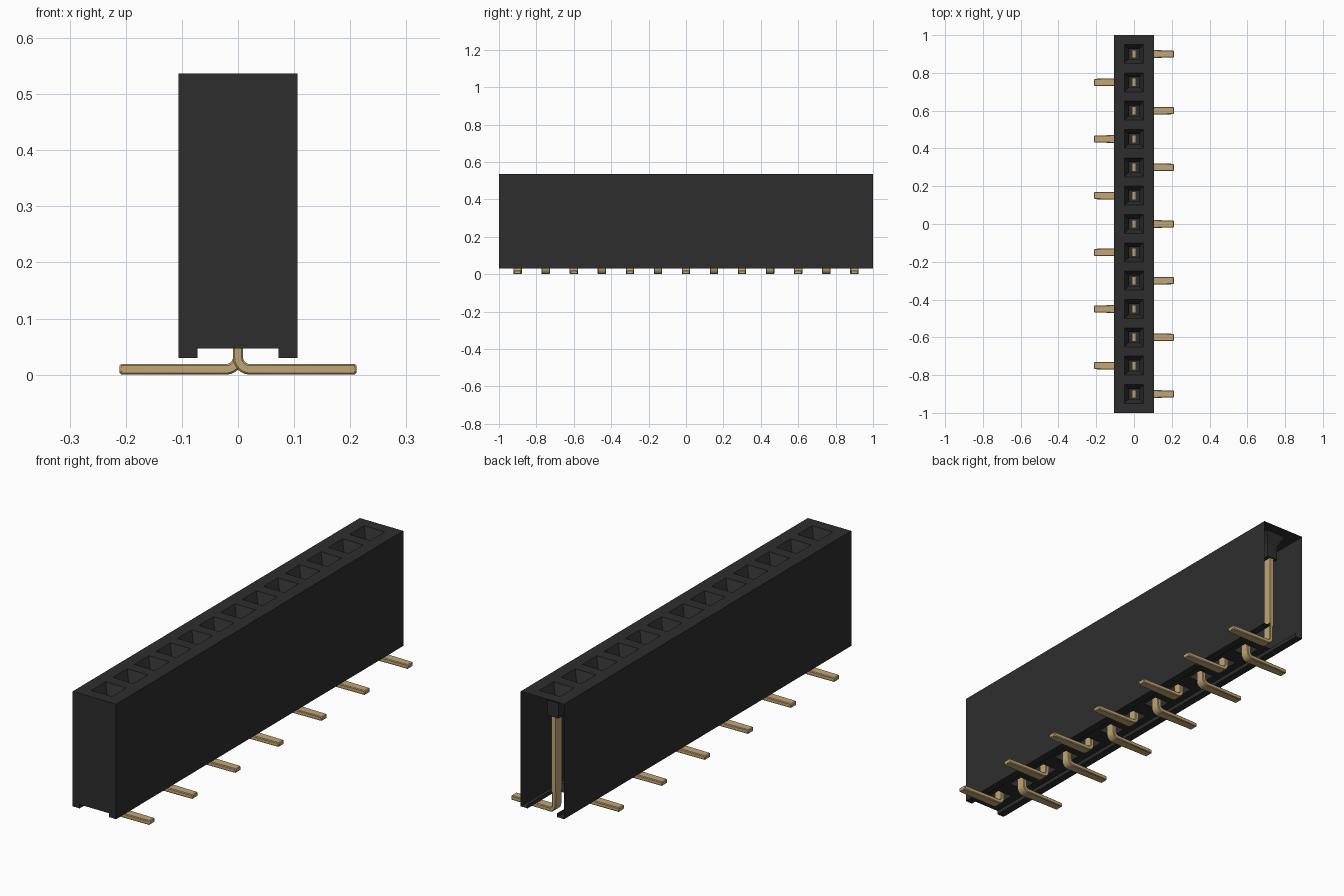
import bpy, bmesh, math
from mathutils import Vector

cube = bpy.data.objects.get("Cube")
if cube:
    bpy.data.objects.remove(cube, do_unlink=True)

PITCH, COUNT = 0.15, 13
HALF_W, HALF_L = 0.106, 1.0
TOP, BASE, FLOOR = 0.537, 0.03, 0.047
CHANNEL = 0.072
TUBE_END = 0.425


def material(name, color, rough):
    m = bpy.data.materials.new(name)
    m.use_nodes = True
    m.diffuse_color = (*color, 1)
    bsdf = m.node_tree.nodes["Principled BSDF"]
    bsdf.inputs["Base Color"].default_value = (*color, 1)
    bsdf.inputs["Roughness"].default_value = rough
    return m


black = material("black plastic", (0.027, 0.027, 0.027), 0.7)
gold = material("gold metal", (0.53, 0.385, 0.18), 0.6)


def finish(name, bm, mat, weld=True):
    if weld:
        bmesh.ops.remove_doubles(bm, verts=bm.verts, dist=1e-5)
    bmesh.ops.recalc_face_normals(bm, faces=bm.faces)
    me = bpy.data.meshes.new(name)
    bm.to_mesh(me)
    bm.free()
    me.materials.append(mat)
    ob = bpy.data.objects.new(name, me)
    bpy.context.collection.objects.link(ob)
    return ob


def rect(bm, hx, y0, y1, z):
    return [bm.verts.new(p) for p in
            ((-hx, y0, z), (hx, y0, z), (hx, y1, z), (-hx, y1, z))]


def loft(bm, rects, cap=False):
    """Join a chain of rectangles with quads."""
    loops = [rect(bm, *r) for r in rects]
    for a, b in zip(loops, loops[1:]):
        for i in range(4):
            j = (i + 1) % 4
            bm.faces.new((a[i], a[j], b[j], b[i]))
    if cap:
        bm.faces.new(loops[-1])


def extrude_profile(bm, pts, y0, y1):
    """Closed xz outline turned into a prism along y."""
    f = bm.faces.new([bm.verts.new((x, y0, z)) for x, z in pts])
    ext = bmesh.ops.extrude_face_region(bm, geom=[f])
    moved = [v for v in ext["geom"] if isinstance(v, bmesh.types.BMVert)]
    bmesh.ops.translate(bm, verts=moved, vec=(0, y1 - y0, 0))


pins = [(i - (COUNT - 1) / 2) * PITCH for i in range(COUNT)]


def cell(i):
    y0 = -HALF_L if i == 0 else pins[i] - PITCH / 2
    y1 = HALF_L if i == COUNT - 1 else pins[i] + PITCH / 2
    return y0, y1


# Housing: side walls with bottom lips, closed front, open back
bm = bmesh.new()
side = [(CHANNEL, FLOOR), (CHANNEL, BASE), (HALF_W, BASE), (HALF_W, TOP)]
for s in (-1, 1):
    for (xa, za), (xb, zb) in zip(side, side[1:]):
        bm.faces.new([bm.verts.new(p) for p in (
            (s * xa, -HALF_L, za), (s * xb, -HALF_L, zb),
            (s * xb, HALF_L, zb), (s * xa, HALF_L, za))])
outline = side + [(-x, z) for x, z in reversed(side)]
bm.faces.new([bm.verts.new((x, -HALF_L, z)) for x, z in outline])

# Funnel sockets in the top, holes in the floor
for i, y in enumerate(pins):
    y0, y1 = cell(i)
    wide, narrow = 0.05, 0.027
    loft(bm, [(HALF_W, y0, y1, TOP),
              (wide, y - wide, y + wide, TOP),
              (narrow, y - narrow, y + narrow, 0.49),
              (narrow, y - narrow, y + narrow, TUBE_END)], cap=True)
    if i < COUNT - 1:
        hole = 0.035
        loft(bm, [(CHANNEL, y0, y1, FLOOR),
                  (hole, y - hole, y + hole, FLOOR)])
finish("housing", bm, black)

# Contacts inside the sockets
bm = bmesh.new()
for y in pins:
    rects = [(0.01, y - 0.022, y + 0.022, z) for z in (0.09, 0.46)]
    loft(bm, rects, cap=True)
    bm.faces.new(rect(bm, *rects[0]))
finish("contacts", bm, gold)


def foot_outline(s):
    """L-shaped strip bent from the contact out to one side."""
    half, thick, r_in, steps = 0.009, 0.019, 0.012, 6
    r_out = r_in + thick
    cx, cz = half + r_in, r_out
    angles = [math.pi + math.pi / 2 * k / steps for k in range(steps + 1)]
    outer = [(cx + (r_in + 2 * half) * math.cos(a), cz + r_out * math.sin(a))
             for a in angles]
    inner = [(cx + r_in * math.cos(a), cz + r_in * math.sin(a))
             for a in reversed(angles)]
    pts = [(-half, 0.1)] + outer + [(0.211, 0), (0.211, thick)] + inner + [(half, 0.1)]
    return [(s * x, z) for x, z in pts]


# Solder feet alternating left and right
for i, y in enumerate(pins):
    s = 1 if i % 2 == 0 else -1
    bm = bmesh.new()
    extrude_profile(bm, foot_outline(s), y - 0.022, y + 0.022)
    for v in bm.verts:
        if abs(v.co.x) > 0.2:
            v.co.y = y + (v.co.y - y) * 0.85
    foot = finish("solder_foot_%02d" % (i + 1), bm, gold)
    bev = foot.modifiers.new("edge softening", "BEVEL")
    bev.width = 0.003
    bev.segments = 1
    bev.limit_method = "ANGLE"
    bev.angle_limit = math.radians(50)
    bpy.ops.object.select_all(action="DESELECT")
    foot.select_set(True)
    bpy.context.view_layer.objects.active = foot
    bpy.ops.object.shade_smooth_by_angle(angle=math.radians(30))
